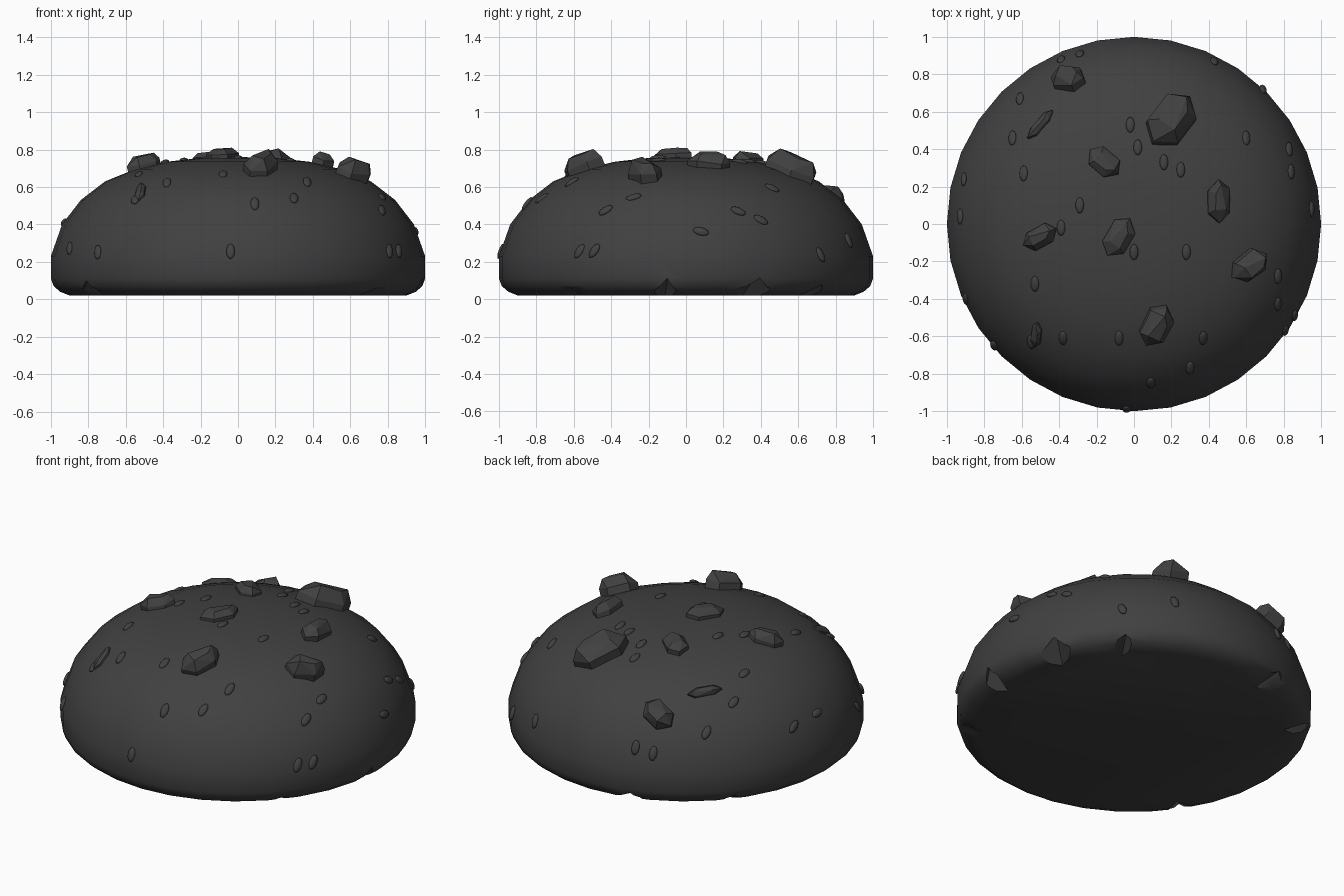
import bpy, bmesh, math, random
from mathutils import Vector, Matrix

if "Cube" in bpy.data.objects:
    bpy.data.objects.remove(bpy.data.objects["Cube"])

random.seed(4)
char = bpy.data.materials.new("charcoal")
char.diffuse_color = (0.052, 0.052, 0.052, 1)
char.use_nodes = True
char.node_tree.nodes["Principled BSDF"].inputs["Base Color"].default_value = char.diffuse_color

# bun profile (radius, height), bottom to top
PROFILE = [(0.90, 0.02), (0.95, 0.04), (0.985, 0.07), (1.0, 0.11), (1.0, 0.23),
           (0.94, 0.40), (0.84, 0.53), (0.71, 0.63), (0.55, 0.695),
           (0.38, 0.735), (0.20, 0.755), (0, 0.76)]


def finish(name, bm):
    bmesh.ops.recalc_face_normals(bm, faces=bm.faces[:])
    me = bpy.data.meshes.new(name)
    bm.to_mesh(me)
    bm.free()
    me.materials.append(char)
    ob = bpy.data.objects.new(name, me)
    bpy.context.collection.objects.link(ob)
    return ob


def surface(x, y):
    """Point and outward normal on the bun above (x, y)."""
    r = math.hypot(x, y)
    for (r0, z0), (r1, z1) in zip(PROFILE[4:], PROFILE[5:]):
        if r >= r1:
            t = min(max((r0 - r) / (r0 - r1), 0), 1)
            n = Vector((x / r * (z1 - z0), y / r * (z1 - z0), r0 - r1)) if r > 0 else Vector((0, 0, 1))
            return Vector((x, y, z0 + t * (z1 - z0))), n.normalized()


def frame(p, tangent, n):
    """Matrix with local y along the tangent and local z along the normal."""
    ty = (tangent - n * tangent.dot(n)).normalized()
    tx = ty.cross(n)
    m = Matrix((tx, ty, n)).transposed().to_4x4()
    m.translation = p
    return m


# bun body: spun profile with a flat base
N = 32
bm = bmesh.new()
rings = [[bm.verts.new((r * math.cos(math.tau * i / N), r * math.sin(math.tau * i / N), z))
          for i in range(N)] for r, z in PROFILE[:-1]]
for a, b in zip(rings, rings[1:]):
    for i in range(N):
        j = (i + 1) % N
        bm.faces.new((a[i], a[j], b[j], b[i]))
top = bm.verts.new((0, 0, PROFILE[-1][1]))
for i in range(N):
    bm.faces.new((rings[-1][i], rings[-1][(i + 1) % N], top))
bm.faces.new(rings[0][::-1])
bun = finish("bun", bm)

# small chips cut from the lower rim
bm = bmesh.new()
for deg, w, h in [(-7, .08, .12), (22, .13, .13), (46, .09, .07), (105, .13, .08),
                  (140, .08, .07), (214, .1, .1), (-41, .1, .05)]:
    a = math.radians(deg)
    m = Matrix.Translation((0.95 * math.cos(a), 0.95 * math.sin(a), 0.015)) @ Matrix.Rotation(a + 0.1, 4, 'Z')
    pts = [(.12, 0, 0), (-.12, 0, 0), (.01, w, 0), (-.01, -w, 0), (.03, .02, h), (0, 0, -h)]
    vs = [bm.verts.new(m @ Vector(p)) for p in pts]
    bmesh.ops.convex_hull(bm, input=vs)
cutter = finish("chip_cutter", bm)
cutter.hide_render = True
mod = bun.modifiers.new("chips", 'BOOLEAN')
mod.operation = 'DIFFERENCE'
mod.solver = 'EXACT'
mod.object = cutter
bpy.context.view_layer.objects.active = bun
bun.select_set(True)
bpy.ops.object.modifier_apply(modifier="chips")
bpy.data.objects.remove(cutter)
bpy.ops.object.shade_smooth_by_angle(angle=math.radians(35))
bun.select_set(False)

# seeds lying on the crust, all pointing front to back
SEEDS = [(-.29, .91), (-.39, .88), (.43, .87), (-.61, .67), (-.65, .46), (-.59, .27),
         (-.02, .53), (.02, .41), (.16, .33), (.25, .29), (.60, .46), (.83, .40),
         (.84, .28), (-.91, .24), (-.93, .04), (-.29, .10), (-.39, -.02), (0, -.15),
         (.28, -.15), (-.53, -.32), (-.38, -.61), (-.55, -.63), (-.08, -.61), (.37, -.61),
         (.77, -.28), (.77, -.43), (.30, -.77), (.09, -.85), (-.04, -.99), (-.75, -.65),
         (-.90, -.40), (.81, -.57), (.86, -.49), (.69, .72), (.95, .08)]
bm = bmesh.new()
for x, y in SEEDS:
    p, n = surface(x, y)
    m = frame(p, Vector((0, n.z, -n.y)), n)
    bmesh.ops.create_uvsphere(bm, u_segments=12, v_segments=8, radius=1,
                              matrix=m @ Matrix.Diagonal((.023, .043, .013, 1)))
seeds = finish("seeds", bm)
seeds.data.shade_smooth()

# faceted crumbs: x, y, long-axis angle, half length, half width, height
CRUMBS = [(-.35, .77, -35, .10, .075, .07), (.2, .55, 60, .165, .115, .10),
          (-.5, .53, 55, .10, .03, .03), (-.16, .33, -35, .10, .07, .05),
          (-.5, -.07, 32, .10, .06, .065), (-.08, -.07, 65, .115, .075, .05),
          (.45, .12, 85, .115, .065, .07), (.61, -.22, 40, .11, .075, .095),
          (.12, -.54, 72, .12, .08, .09), (-.52, -.59, 75, .08, .03, .025)]
HEX = [(1, .15), (.45, .95), (-.6, .8), (-1, -.2), (-.5, -.95), (.65, -.8)]
for k, (x, y, deg, l, w, h) in enumerate(CRUMBS):
    p, n = surface(x, y)
    a = math.radians(deg)
    m = frame(p, Vector((math.cos(a), math.sin(a), 0)), n)
    bm = bmesh.new()
    s = random.choice((-1, 1))
    for u, v in HEX:
        bm.verts.new(m @ Vector((s * v * w, u * l, -.05)))
        bm.verts.new(m @ Vector((s * v * w, u * l, h * random.uniform(.25, .5))))
    for u, v in HEX[::2] + HEX[1:2]:
        bm.verts.new(m @ Vector((s * v * w * .5, u * l * .75, h * random.uniform(.9, 1.05))))
    res = bmesh.ops.convex_hull(bm, input=bm.verts[:])
    bmesh.ops.delete(bm, geom=list({g for g in res["geom_interior"] + res["geom_unused"]
                                    if isinstance(g, bmesh.types.BMVert)}), context='VERTS')
    finish("crumb_%d" % (k + 1), bm)
